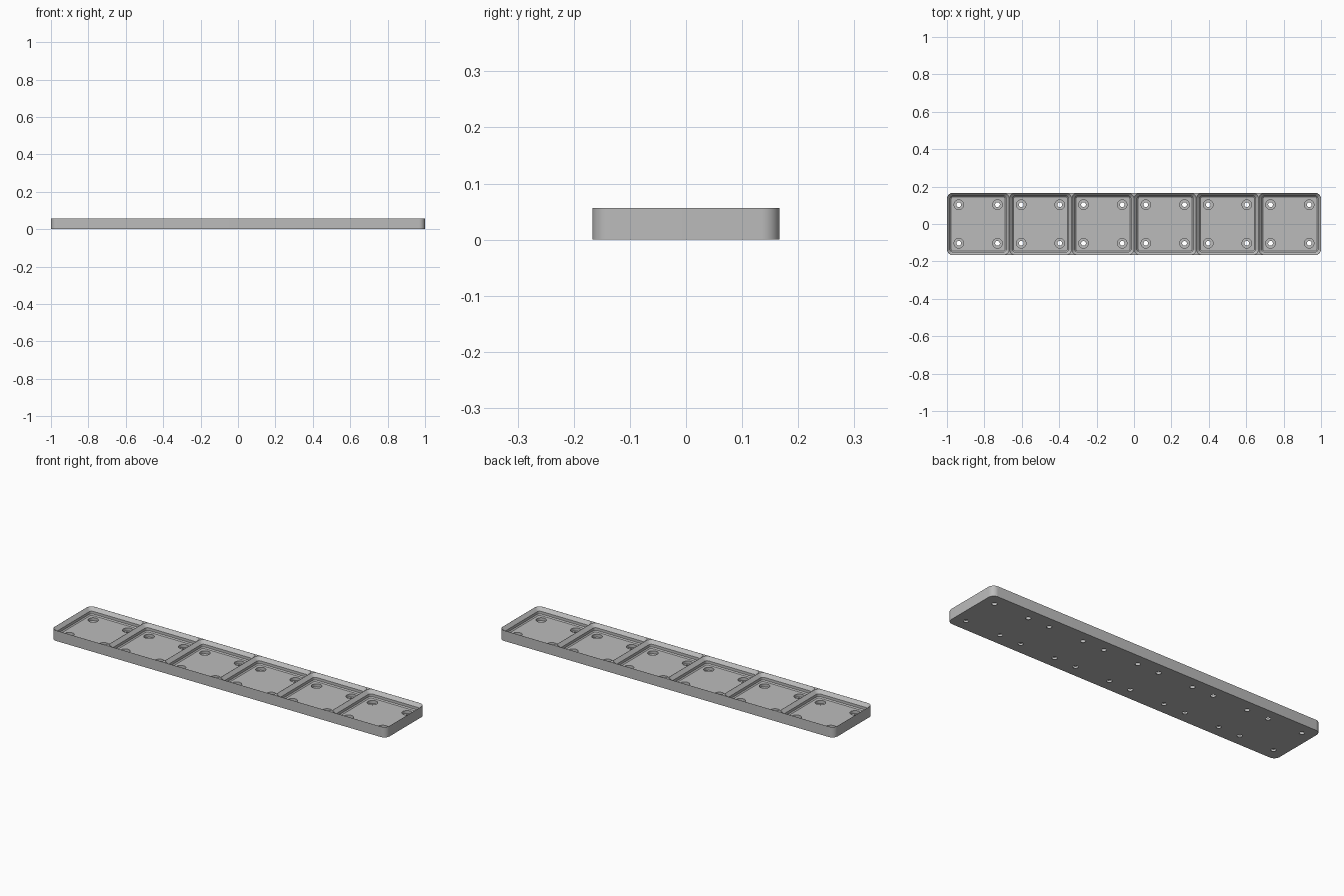
import bpy
import bmesh
from math import cos, sin, pi, radians

if "Cube" in bpy.data.objects:
    bpy.data.objects.remove(bpy.data.objects["Cube"])

CELLS = 6
MM = 2 / (42 * CELLS)      # one millimetre in model units
PITCH = 42
FLOOR = 2.4                # thickness under the sockets
HEIGHT = 7.1
HOLE = 13                  # hole offset from the cell centre

grey = bpy.data.materials.new("light grey")
grey.use_nodes = True
colour = (0.5, 0.5, 0.5, 1)
grey.diffuse_color = colour
grey.node_tree.nodes["Principled BSDF"].inputs["Base Color"].default_value = colour


def rounded_ring(cx, w, d, r, z, steps=10):
    """Points of a rounded rectangle at height z."""
    pts = []
    for k, (sx, sy) in enumerate([(1, 1), (-1, 1), (-1, -1), (1, -1)]):
        for i in range(steps + 1):
            a = (k + i / steps) * pi / 2
            pts.append((cx + sx * (w / 2 - r) + r * cos(a),
                        sy * (d / 2 - r) + r * sin(a), z))
    return pts


def circle_ring(cx, cy, r, z, steps=32):
    return [(cx + r * cos(2 * pi * i / steps),
             cy + r * sin(2 * pi * i / steps), z) for i in range(steps)]


def loft(bm, rings):
    """Closed solid through rings listed from bottom to top."""
    loops = [[bm.verts.new([c * MM for c in p]) for p in ring] for ring in rings]
    n = len(loops[0])
    for a, b in zip(loops, loops[1:]):
        for i in range(n):
            j = (i + 1) % n
            bm.faces.new((a[i], a[j], b[j], b[i]))
    bm.faces.new(loops[0][::-1])
    bm.faces.new(loops[-1])


def make_object(name, solids):
    bm = bmesh.new()
    for rings in solids:
        loft(bm, rings)
    mesh = bpy.data.meshes.new(name)
    bm.to_mesh(mesh)
    bm.free()
    mesh.materials.append(grey)
    obj = bpy.data.objects.new(name, mesh)
    bpy.context.collection.objects.link(obj)
    return obj


# Outer slab
length = PITCH * CELLS
plate = make_object("baseplate", [[rounded_ring(0, length, PITCH, 4, z)
                                   for z in (0, HEIGHT)]])

# Stepped sockets and counterbored holes
socket_profile = [(2.85, FLOOR), (2.15, FLOOR + 0.7), (2.15, FLOOR + 2.5),
                  (0.1, HEIGHT), (0.1, HEIGHT + 2)]
hole_profile = [(1.6, -1), (1.6, 0.4), (3.25, 0.4), (3.25, FLOOR + 0.3)]
sockets, holes = [], []
for c in range(CELLS):
    cx = (c - (CELLS - 1) / 2) * PITCH
    sockets.append([rounded_ring(cx, PITCH - 2 * s, PITCH - 2 * s, 4 - s, z)
                    for s, z in socket_profile])
    for sx in (-1, 1):
        for sy in (-1, 1):
            holes.append([circle_ring(cx + sx * HOLE, sy * HOLE, r, z)
                          for r, z in hole_profile])

# Cut the slab, then discard the cutters
bpy.context.view_layer.objects.active = plate
plate.select_set(True)
for name, solids in (("socket_cutter", sockets), ("hole_cutter", holes)):
    cutter = make_object(name, solids)
    cutter.hide_render = True
    mod = plate.modifiers.new(name, "BOOLEAN")
    mod.operation = "DIFFERENCE"
    mod.solver = "EXACT"
    mod.object = cutter
    bpy.ops.object.modifier_apply(modifier=name)
    bpy.data.objects.remove(cutter)

bpy.ops.object.shade_smooth_by_angle(angle=radians(30))
